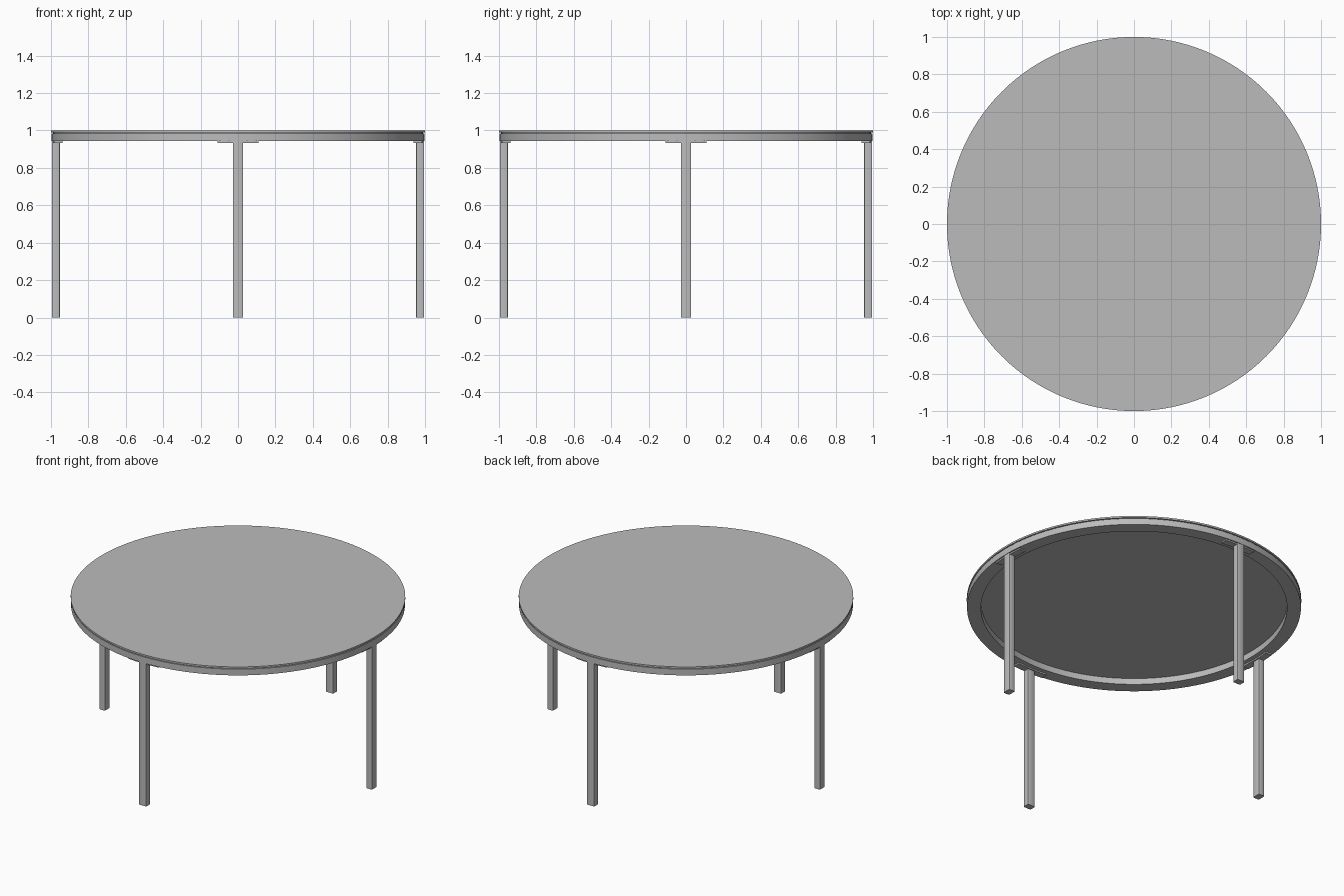
import bpy, bmesh, math
from mathutils import Matrix

if "Cube" in bpy.data.objects:
    bpy.data.objects.remove(bpy.data.objects["Cube"])

grey = bpy.data.materials.new("plain grey")
grey.diffuse_color = (0.5, 0.5, 0.5, 1)
grey.use_nodes = True
grey.node_tree.nodes["Principled BSDF"].inputs["Base Color"].default_value = grey.diffuse_color
SEG = 128


def finish(name, bm):
    bmesh.ops.recalc_face_normals(bm, faces=bm.faces)
    me = bpy.data.meshes.new(name)
    bm.to_mesh(me)
    bm.free()
    me.materials.append(grey)
    ob = bpy.data.objects.new(name, me)
    bpy.context.collection.objects.link(ob)
    bpy.ops.object.select_all(action='DESELECT')
    ob.select_set(True)
    bpy.context.view_layer.objects.active = ob
    bpy.ops.object.shade_smooth_by_angle(angle=math.radians(30))
    return ob


def disc(name, r, z0, z1):
    bm = bmesh.new()
    bmesh.ops.create_cone(bm, cap_ends=True, segments=SEG, radius1=r, radius2=r,
                          depth=z1 - z0, matrix=Matrix.Translation((0, 0, (z0 + z1) / 2)))
    return finish(name, bm)


def arc_band(name, r0, r1, z0, z1, a0, a1, n, closed=False):
    """Rectangular section swept around the z axis."""
    bm = bmesh.new()
    rows = []
    for i in range(n if closed else n + 1):
        a = a0 + (a1 - a0) * i / n
        rows.append([bm.verts.new((r * math.cos(a), r * math.sin(a), z))
                     for r, z in ((r0, z0), (r1, z0), (r1, z1), (r0, z1))])
    for i in range(n):
        p, q = rows[i], rows[(i + 1) % len(rows)]
        for k in range(4):
            m = (k + 1) % 4
            bm.faces.new((p[k], p[m], q[m], q[k]))
    if not closed:
        bm.faces.new(rows[0])
        bm.faces.new(rows[-1])
    return finish(name, bm)


# Round top, with a narrow shadow groove above the apron
disc("table_top", 1.0, 0.989, 1.0)
disc("top_groove", 0.988, 0.983, 0.989)

# Ring-shaped apron under the top
arc_band("apron_ring", 0.915, 0.998, 0.943, 0.984, 0, 2 * math.pi, SEG, closed=True)

# Four legs, each with a thin mounting plate following the ring
for i, side in enumerate(("right", "back", "left", "front")):
    a = i * math.pi / 2
    arc_band(side + "_mounting_plate", 0.945, 0.99, 0.934, 0.943, a - 0.112, a + 0.112, 8)
    bm = bmesh.new()
    bmesh.ops.create_cube(bm, size=1, matrix=Matrix.Rotation(a, 4, 'Z')
                          @ Matrix.Translation((0.974, 0, 0.4715))
                          @ Matrix.Diagonal((0.043, 0.054, 0.943, 1)))
    upright = [e for e in bm.edges if abs(e.verts[0].co.z - e.verts[1].co.z) > 0.5]
    bmesh.ops.bevel(bm, geom=upright, offset=0.005, segments=2, profile=0.5, affect='EDGES')
    finish(side + "_leg", bm)
